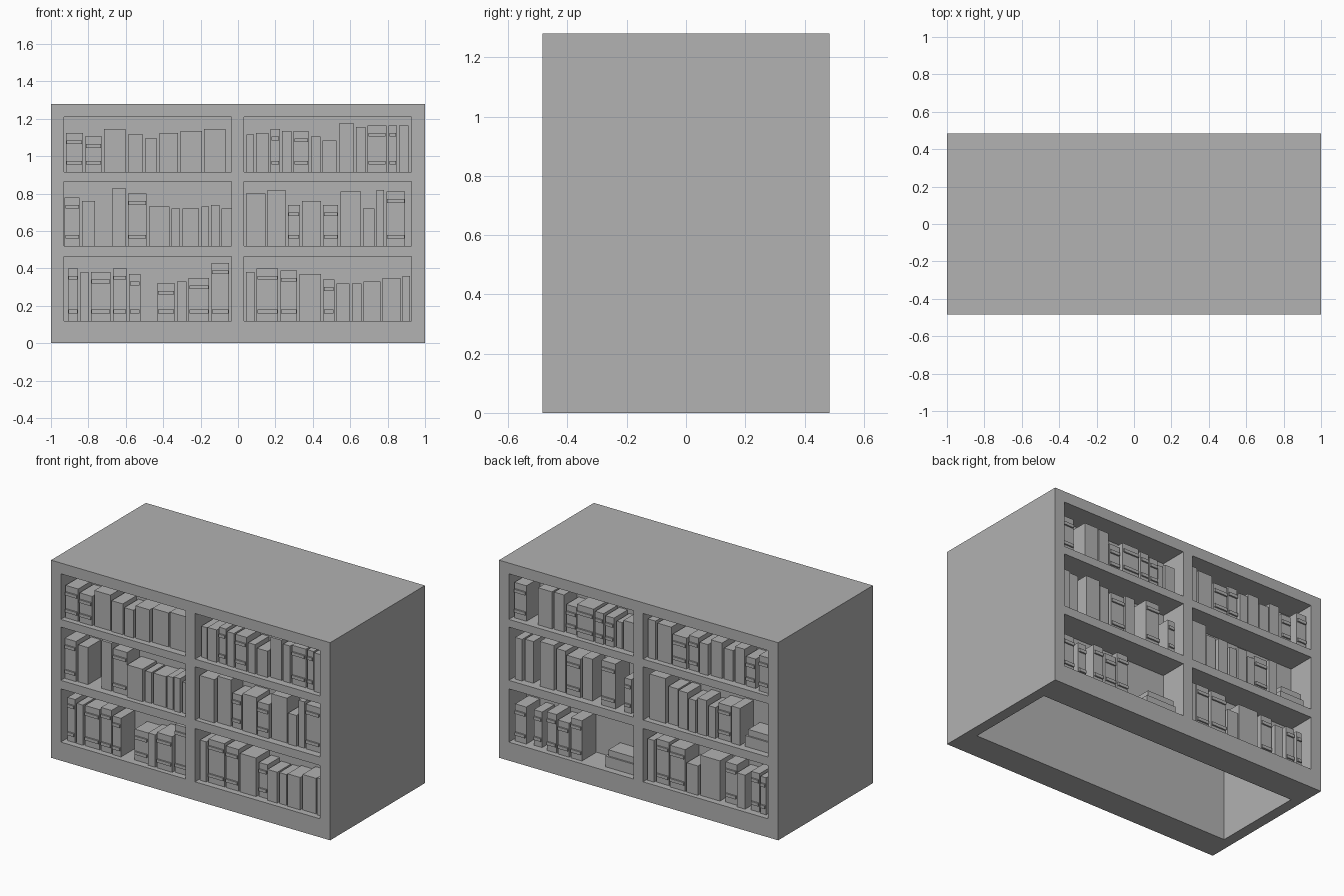
import bpy, bmesh, random
from mathutils import Matrix, Vector

if "Cube" in bpy.data.objects:
    bpy.data.objects.remove(bpy.data.objects["Cube"])
random.seed(4)

GREY = (0.445, 0.445, 0.445, 1.0)
grey = bpy.data.materials.new("plain grey")
grey.use_nodes = True
grey.diffuse_color = GREY
grey.node_tree.nodes["Principled BSDF"].inputs["Base Color"].default_value = GREY

HALF_DEPTH, HEIGHT = 0.485, 1.28
BAY_DEPTH = 0.18
BAY_WIDTH = 0.895
BAY_LEFT = {"left": -0.93, "right": 0.032}
ROWS = {"bottom": (0.12, 0.465), "middle": (0.52, 0.865), "top": (0.915, 1.21)}
GAP = 0.012


def add_box(bm, low, high):
    low, high = Vector(low), Vector(high)
    size = high - low
    matrix = Matrix.Translation((low + high) / 2) @ Matrix.Diagonal((*size, 1))
    bmesh.ops.create_cube(bm, size=1, matrix=matrix)


def make_object(name, bm):
    mesh = bpy.data.meshes.new(name)
    bm.to_mesh(mesh)
    bm.free()
    mesh.materials.append(grey)
    obj = bpy.data.objects.new(name, mesh)
    bpy.context.scene.collection.objects.link(obj)
    return obj


def turn_to(bm, side):
    # Everything is laid out for the front; the back is a half turn
    if side == "back":
        bmesh.ops.transform(bm, matrix=Matrix.Rotation(3.14159265, 4, "Z"), verts=bm.verts)


# Case: a solid block with bays cut in both faces and a hollow open at the base
body = bmesh.new()
add_box(body, (-1, -HALF_DEPTH, 0), (1, HALF_DEPTH, HEIGHT))
case = make_object("bookcase_body", body)

cuts = bmesh.new()
add_box(cuts, (-0.93, -0.3, -0.1), (0.93, 0.3, 1.21))
for sign in (-1, 1):
    for left in BAY_LEFT.values():
        x0, x1 = sorted((-sign * left, -sign * (left + BAY_WIDTH)))
        y0, y1 = sorted((sign * (HALF_DEPTH - BAY_DEPTH), sign * (HALF_DEPTH + 0.1)))
        for low, high in ROWS.values():
            add_box(cuts, (x0, y0, low), (x1, y1, high))
cutter = make_object("bay_cutter", cuts)
cutter.hide_render = True

mod = case.modifiers.new("bays", "BOOLEAN")
mod.operation, mod.solver, mod.object = "DIFFERENCE", "EXACT", cutter
bpy.context.view_layer.objects.active = case
bpy.ops.object.modifier_apply(modifier=mod.name)
bpy.data.objects.remove(cutter)


def fill_shelf(side, row, bay, books, start=0.01, lying=None):
    """Books are width, height in hundredths: negative width is a banded spine,
    zero height is an empty space."""
    bm = bmesh.new()
    x, z = BAY_LEFT[bay] + start, ROWS[row][0]
    back = -HALF_DEPTH + BAY_DEPTH - 0.005
    for width, height in zip(books[::2], books[1::2]):
        w, h = abs(width) / 100, height / 100
        y = -HALF_DEPTH + random.uniform(0.03, 0.05)
        if h:
            add_box(bm, (x, y, z), (x + w, back, z + h))
        if width < 0:
            # Raised bands across the spine
            for band in (z + 0.04, z + h - 0.06):
                add_box(bm, (x + 0.004, y - 0.01, band), (x + w - 0.004, y + 0.01, band + 0.02))
        x += w + GAP
    if lying:
        # Two books lying flat, one on the other
        x = BAY_LEFT[bay] + lying
        end = BAY_LEFT[bay] + BAY_WIDTH - 0.02
        add_box(bm, (x, -0.44, z), (end, back, z + 0.07))
        add_box(bm, (x + 0.015, -0.43, z + 0.07), (end - 0.01, back, z + 0.11))
    turn_to(bm, side)
    make_object(f"{side}_{row}_{bay}_books", bm)


# Books on the front
fill_shelf("front", "top", "left",
           [-9, 21, -9, 19, 11.5, 23, 8, 20, 6.5, 18, 10, 21, 11.5, 22, 11.5, 23])
fill_shelf("front", "top", "right",
           [4, 20, 6.5, 21, -5, 23, 5, 22, -8, 22, 5, 19, 7.5, 17, 8, 26, 5, 24,
            -10, 25, -4.5, 25, 5, 25], start=0.013)
fill_shelf("front", "middle", "left",
           [-8, 26, 7, 24, 7, 0, 7, 31, -10, 28, 11, 21, 4.5, 20, 9, 20, 4, 21,
            4.5, 22, 5.5, 20], start=0.003)
fill_shelf("front", "middle", "right",
           [10.5, 28, 9.5, 30, -6.5, 22, 10, 24, -8, 22, 11, 29, 6, 20, 4, 30, -10, 29])
fill_shelf("front", "bottom", "left",
           [-5.5, 28, 4.5, 26, -10.5, 26, -7.5, 28, -6, 25, 6.5, 0, -9.5, 20, 5, 21,
            -11, 23, -9.5, 31], start=0.02)
fill_shelf("front", "bottom", "right",
           [4.5, 26, -11.5, 28, -9, 27, 11.5, 25, -6, 22, 7, 20, 5, 20, 9, 21, 9.5, 23,
            4, 24])

# Books on the back
fill_shelf("back", "top", "left",
           [-8.5, 23, 6, 0, 10, 24, 7, 24, -7.5, 18, -12, 21, -6, 20, -6, 19, 4, 17, 7, 19],
           start=0.015)
fill_shelf("back", "top", "right",
           [5.5, 25, 10, 24, -10, 20, -7, 22, 6, 20, 8, 23, 6.5, 20, 7, 23, -7, 19,
            1, 0, -7, 23])
fill_shelf("back", "middle", "left",
           [5, 27, 6, 27, 3, 0, 10, 29, 6.5, 27, -10, 25, 7, 27, 5, 0, -10, 29,
            4, 0, -5, 22], start=0.02)
fill_shelf("back", "middle", "right",
           [11.5, 29, 7, 24, 6.5, 24, 5, 21, 6.5, 23, 5, 20, -9, 23, 6, 24],
           start=0.02, lying=0.7)
fill_shelf("back", "bottom", "left",
           [-8, 24, 2, 0, -6, 23, 2, 0, -7, 25, -8, 22, -8, 26],
           start=0.02, lying=0.66)
fill_shelf("back", "bottom", "right",
           [4.5, 27, -9, 28, -11, 27, 8, 19, 14, 26, 1, 0, -8, 26, 6, 22, 1, 0, -6, 25,
            -4, 24])
